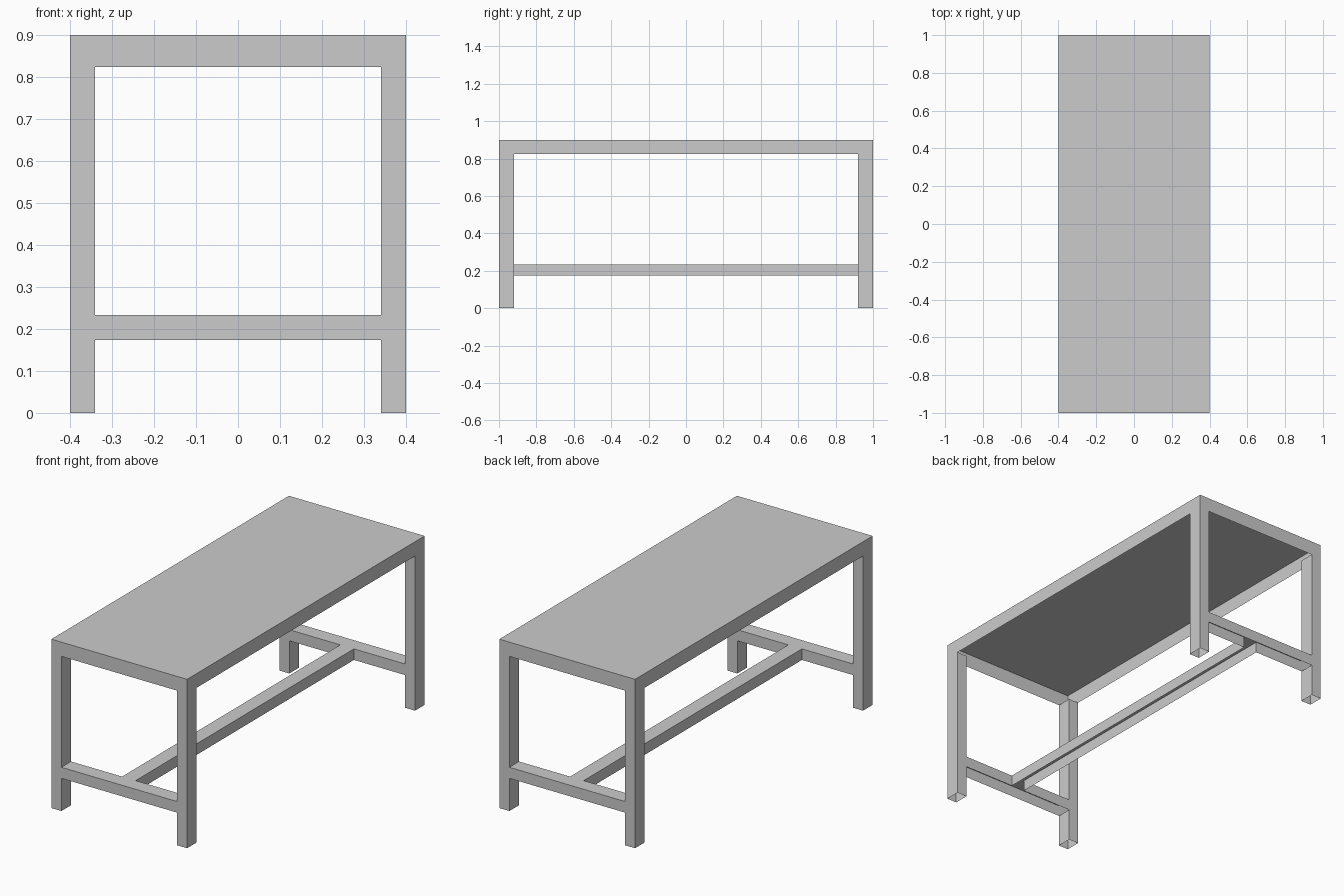
import bpy, bmesh
from itertools import product

if "Cube" in bpy.data.objects:
    bpy.data.objects.remove(bpy.data.objects["Cube"])

# Grid lines shared by every part, so touching parts meet cleanly
XS = [-0.4, -0.341, -0.04, 0.04, 0.341, 0.4]
YS = [-1.0, -0.919, 0.919, 1.0]
ZS = [0.0, 0.174, 0.233, 0.824, 0.9]
GRID = (XS, YS, ZS)

# Each part fills a block of grid cells: (x range, y range, z range)
parts = {"table_top": (range(5), range(3), range(3, 4))}
for y, end in ((0, "front"), (2, "back")):
    for x, side in ((0, "left"), (4, "right")):
        parts[f"{end}_{side}_leg"] = (range(x, x + 1), range(y, y + 1), range(3))
    parts[f"{end}_stretcher"] = (range(1, 4), range(y, y + 1), range(1, 2))
parts["long_stretcher"] = (range(2, 3), range(1, 2), range(1, 2))

filled = {cell for block in parts.values() for cell in product(*block)}


def build_part(name, block):
    """Open-bottomed shell: outer walls and tops only, open where parts join."""
    bm = bmesh.new()
    for cell in product(*block):
        for axis, step in product(range(3), (-1, 1)):
            near = list(cell)
            near[axis] += step
            if tuple(near) in filled or (axis, step) == (2, -1):
                continue
            b, c = (axis + 1) % 3, (axis + 2) % 3
            quad = []
            for db, dc in ((0, 0), (1, 0), (1, 1), (0, 1)):
                i = list(cell)
                i[axis] += step > 0
                i[b] += db
                i[c] += dc
                quad.append(bm.verts.new([GRID[k][i[k]] for k in range(3)]))
            bm.faces.new(quad if step > 0 else quad[::-1])
    bmesh.ops.remove_doubles(bm, verts=bm.verts[:], dist=1e-5)
    # Merge the grid pieces of each flat side
    bmesh.ops.dissolve_limit(bm, angle_limit=0.01, verts=bm.verts[:], edges=bm.edges[:])
    mesh = bpy.data.meshes.new(name)
    bm.to_mesh(mesh)
    bm.free()
    bpy.context.collection.objects.link(bpy.data.objects.new(name, mesh))


for part_name, cells in parts.items():
    build_part(part_name, cells)
